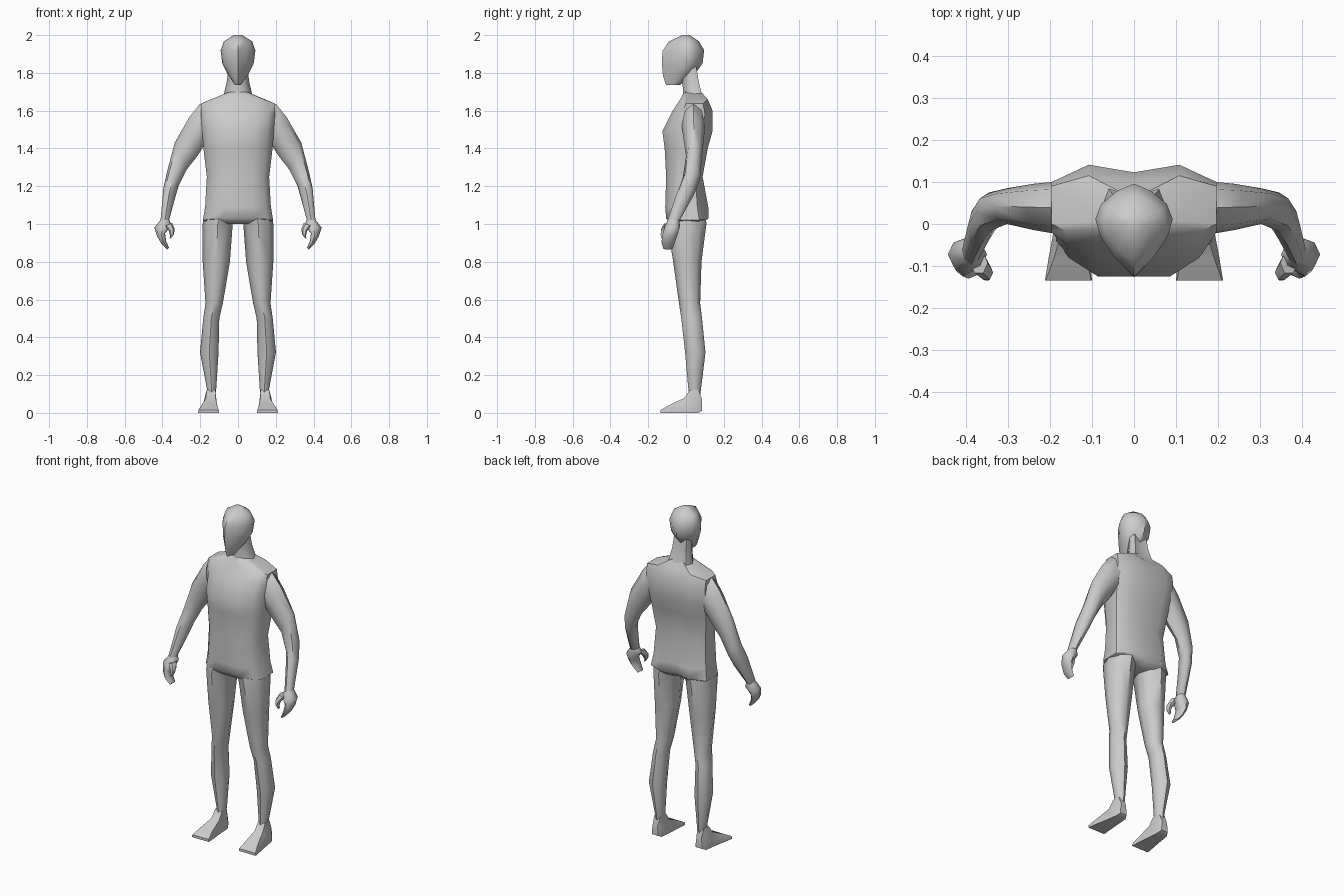
import bpy, bmesh, math
from mathutils import Vector


def loft(name, rings, mirror=False, angle=50):
    """Skin a stack of equal-length point rings, cap both ends."""
    bm = bmesh.new()
    vs = [[bm.verts.new(p) for p in r] for r in rings]
    n = len(vs[0])
    for a, b in zip(vs, vs[1:]):
        for i in range(n):
            j = (i + 1) % n
            bm.faces.new((a[i], a[j], b[j], b[i]))
    bm.faces.new(vs[0])
    bm.faces.new(vs[-1])
    bmesh.ops.remove_doubles(bm, verts=bm.verts, dist=0.0005)
    bmesh.ops.recalc_face_normals(bm, faces=bm.faces)
    me = bpy.data.meshes.new(name)
    bm.to_mesh(me)
    bm.free()
    ob = bpy.data.objects.new(name, me)
    bpy.context.collection.objects.link(ob)
    if mirror:
        ob.modifiers.new("mirror", 'MIRROR').use_mirror_merge = False
    bpy.ops.object.select_all(action='DESELECT')
    ob.select_set(True)
    bpy.context.view_layer.objects.active = ob
    bpy.ops.object.shade_smooth_by_angle(angle=math.radians(angle))
    return ob


def limb(name, rows, n=8):
    """Rows: outer x,z, inner x,z, front y, back y of each cross-section."""
    rings = []
    for xo, zo, xi, zi, yf, yb in rows:
        c = Vector(((xo + xi) / 2, (yf + yb) / 2, (zo + zi) / 2))
        u = Vector(((xo - xi) / 2, 0, (zo - zi) / 2))
        v = Vector((0, (yb - yf) / 2, 0))
        ring = []
        for i in range(n):
            a = 2 * math.pi * i / n
            ring.append(c + u * math.cos(a) + v * math.sin(a))
        rings.append(ring)
    return loft(name, rings, mirror=True)


def symmetric(half):
    """Complete a ring given front centre ... back centre on the +x side."""
    return half + [(-x, y, z) for x, y, z in reversed(half[1:-1])]


# Torso: centre z, side z, half width, front y, side front y, side back y, back y
torso = [
    (1.00, 1.00, 0.130, -0.070, -0.04, 0.06, 0.085),
    (1.03, 1.02, 0.186, -0.105, -0.04, 0.07, 0.118),
    (1.09, 1.09, 0.174, -0.110, -0.04, 0.06, 0.118),
    (1.25, 1.25, 0.165, -0.105, -0.04, 0.05, 0.088),
    (1.40, 1.40, 0.183, -0.113, -0.03, 0.07, 0.115),
    (1.49, 1.49, 0.190, -0.125, -0.025, 0.09, 0.140),
    (1.60, 1.58, 0.196, -0.070, -0.02, 0.10, 0.141),
    (1.66, 1.638, 0.196, -0.030, 0.00, 0.09, 0.115),
    (1.70, 1.69, 0.070, -0.010, 0.01, 0.06, 0.080),
]
loft("torso", [symmetric([
    (0, yf, zc), (w * 0.45, yf, zc), (w * 0.82, yf * 0.55 + s1 * 0.45, (zc + zs) / 2),
    (w, s1, zs), (w, s2, zs), (w * 0.55, yb, zc), (0, yb - 0.018, zc)])
    for zc, zs, w, yf, s1, s2, yb in torso])

# Neck: z, half width, front y, back y
neck = [(1.66, 0.082, -0.02, 0.095), (1.70, 0.072, -0.014, 0.08),
        (1.76, 0.058, -0.022, 0.066), (1.83, 0.052, -0.025, 0.055)]
loft("neck", [symmetric([
    (0, yf, z), (w * 0.6, yf + 0.01, z), (w, (yf + yb) / 2 + 0.01, z),
    (w * 0.8, yb, z), (0, yb - 0.01, z)]) for z, w, yf, yb in neck])

# Head with a ridged face: half width, front y and z, back y and z
head = [
    (0.016, -0.105, 1.735, -0.030, 1.737),
    (0.055, -0.122, 1.785, 0.052, 1.800),
    (0.083, -0.127, 1.845, 0.088, 1.850),
    (0.092, -0.125, 1.915, 0.096, 1.920),
    (0.075, -0.092, 1.965, 0.068, 1.968),
    (0.022, -0.020, 2.000, 0.020, 2.000),
]
rings = []
for w, yf, zf, yb, zb in head:
    half = []
    for fx, t in ((0, 0), (0.5, 0.2), (0.87, 0.43), (1, 0.62), (0.85, 0.78), (0.45, 0.92), (0, 1)):
        half.append((w * fx, yf + (yb - yf) * t, zf + (zb - zf) * t))
    rings.append(symmetric(half))
loft("head", rings, angle=40)

# Arms
limb("arm", [
    (0.170, 1.640, 0.170, 1.420, -0.020, 0.100),
    (0.202, 1.635, 0.186, 1.405, -0.022, 0.100),
    (0.258, 1.565, 0.215, 1.360, -0.015, 0.096),
    (0.335, 1.430, 0.270, 1.290, 0.000, 0.085),
    (0.375, 1.280, 0.315, 1.200, -0.018, 0.075),
    (0.395, 1.190, 0.335, 1.130, -0.050, 0.045),
    (0.410, 1.020, 0.365, 1.020, -0.097, -0.033),
])

# Curled mitten hand and thumb
limb("hand", [
    (0.408, 1.025, 0.366, 1.025, -0.095, -0.035),
    (0.443, 0.980, 0.350, 0.995, -0.113, -0.032),
    (0.428, 0.935, 0.386, 0.950, -0.125, -0.045),
    (0.407, 0.898, 0.380, 0.908, -0.130, -0.058),
    (0.375, 0.865, 0.365, 0.875, -0.120, -0.070),
])
limb("thumb", [
    (0.390, 0.990, 0.348, 1.005, -0.120, -0.065),
    (0.367, 0.965, 0.335, 0.972, -0.135, -0.095),
    (0.360, 0.940, 0.340, 0.945, -0.136, -0.108),
    (0.362, 0.923, 0.354, 0.926, -0.132, -0.115),
], n=6)

# Legs
limb("leg", [
    (0.180, 1.060, 0.010, 1.030, -0.095, 0.105),
    (0.187, 1.000, 0.028, 1.000, -0.100, 0.108),
    (0.187, 0.800, 0.043, 0.800, -0.068, 0.082),
    (0.172, 0.580, 0.080, 0.580, -0.037, 0.075),
    (0.184, 0.500, 0.099, 0.500, -0.025, 0.085),
    (0.201, 0.320, 0.103, 0.320, -0.005, 0.103),
    (0.165, 0.130, 0.115, 0.130, 0.012, 0.080),
    (0.163, 0.090, 0.120, 0.090, 0.012, 0.075),
])

# Feet: y, sole x range, top x range, sole z, top z
foot = [
    (0.086, 0.125, 0.168, 0.130, 0.162, 0.012, 0.070),
    (0.066, 0.115, 0.178, 0.122, 0.164, 0.000, 0.122),
    (0.020, 0.112, 0.186, 0.120, 0.166, 0.000, 0.122),
    (-0.010, 0.110, 0.190, 0.118, 0.170, 0.000, 0.078),
    (-0.080, 0.104, 0.203, 0.112, 0.190, 0.000, 0.046),
    (-0.135, 0.100, 0.212, 0.102, 0.210, 0.000, 0.015),
]
loft("foot", [[
    (a, y, z0), (b, y, z0), (b, y, z0 + (z1 - z0) * 0.35), (d, y, z1),
    (c, y, z1), (a, y, z0 + (z1 - z0) * 0.35)]
    for y, a, b, c, d, z0, z1 in foot], mirror=True)
